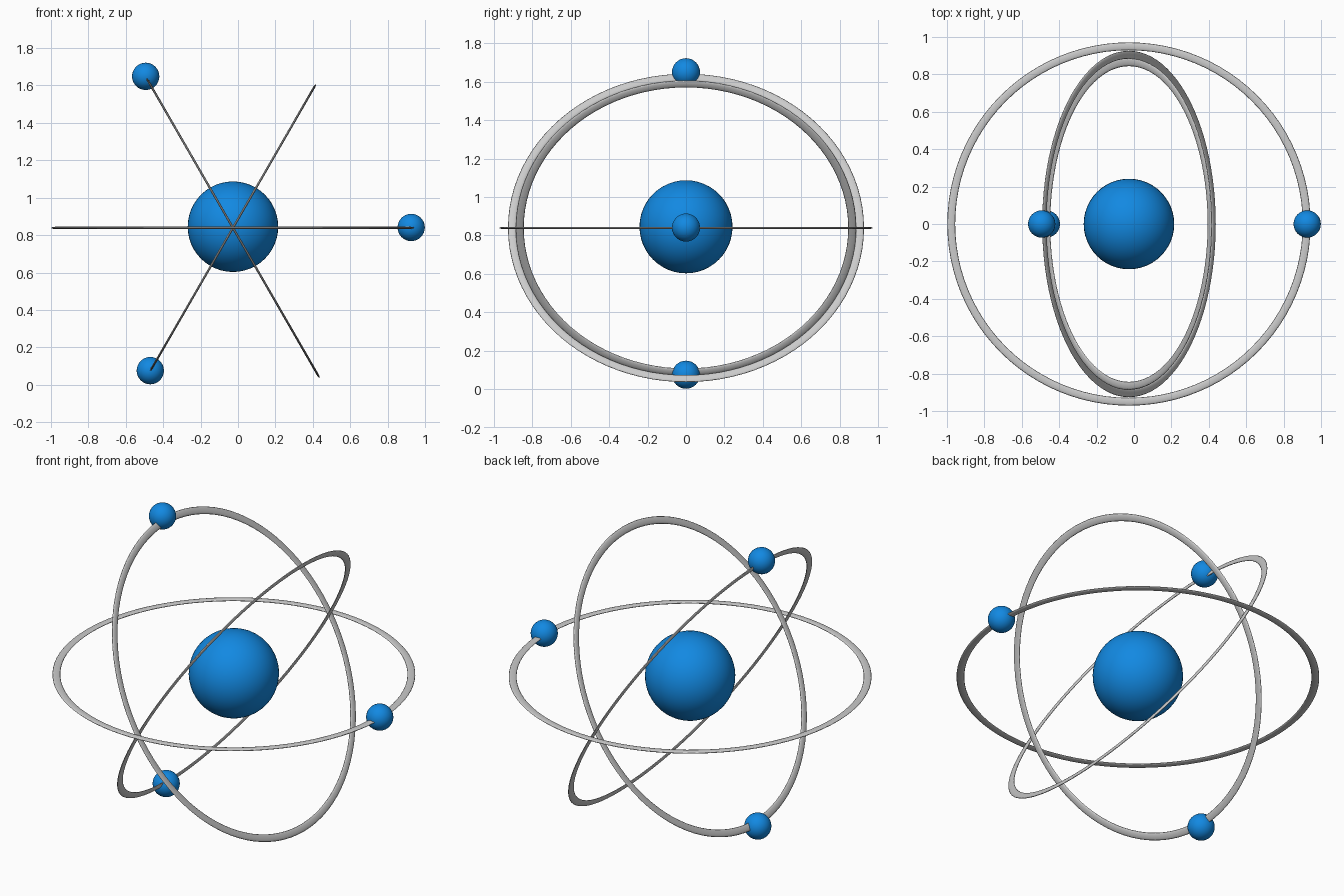
import bpy
from math import cos, sin, pi, radians
from mathutils import Vector

if "Cube" in bpy.data.objects:
    bpy.data.objects.remove(bpy.data.objects["Cube"])

CENTRE = Vector((-0.027, 0.0, 0.839))

blue = bpy.data.materials.new("blue")
blue.diffuse_color = (0.006, 0.25, 0.76, 1)
blue.use_nodes = True
blue.node_tree.nodes["Principled BSDF"].inputs["Base Color"].default_value = blue.diffuse_color


def ball(name, location, radius, segments, rings):
    bpy.ops.mesh.primitive_uv_sphere_add(segments=segments, ring_count=rings,
                                         radius=radius, location=location)
    obj = bpy.context.object
    obj.name = name
    obj.data.materials.append(blue)
    bpy.ops.object.shade_smooth()


def orbit(name, radius, tilt):
    # thin flattened ring, lying flat and then tilted about the y axis
    bpy.ops.mesh.primitive_torus_add(major_radius=radius, minor_radius=0.021,
                                     major_segments=96, minor_segments=12,
                                     location=CENTRE,
                                     rotation=(0, radians(tilt), 0))
    obj = bpy.context.object
    obj.name = name
    obj.scale.z = 0.28
    bpy.ops.object.transform_apply(location=False, rotation=False, scale=True)
    bpy.ops.object.shade_smooth()


# central ball
ball("nucleus", CENTRE + Vector((0, 0, 0.006)), 0.242, 48, 24)

# orbit rings, each with one small ball: name, radius, tilt, ball distance, ball direction
for name, radius, tilt, reach, angle in (
        ("level", 0.95, 0, 0.953, 0),
        ("rising", 0.865, -60, 0.884, 240),
        ("falling", 0.905, 60, 0.933, 120)):
    orbit(name + "_orbit", radius, tilt)
    a = radians(angle)
    offset = Vector((cos(a), 0, sin(a))) * reach
    ball(name + "_electron", CENTRE + offset + Vector((0, 0, 0.002)), 0.073, 32, 16)
